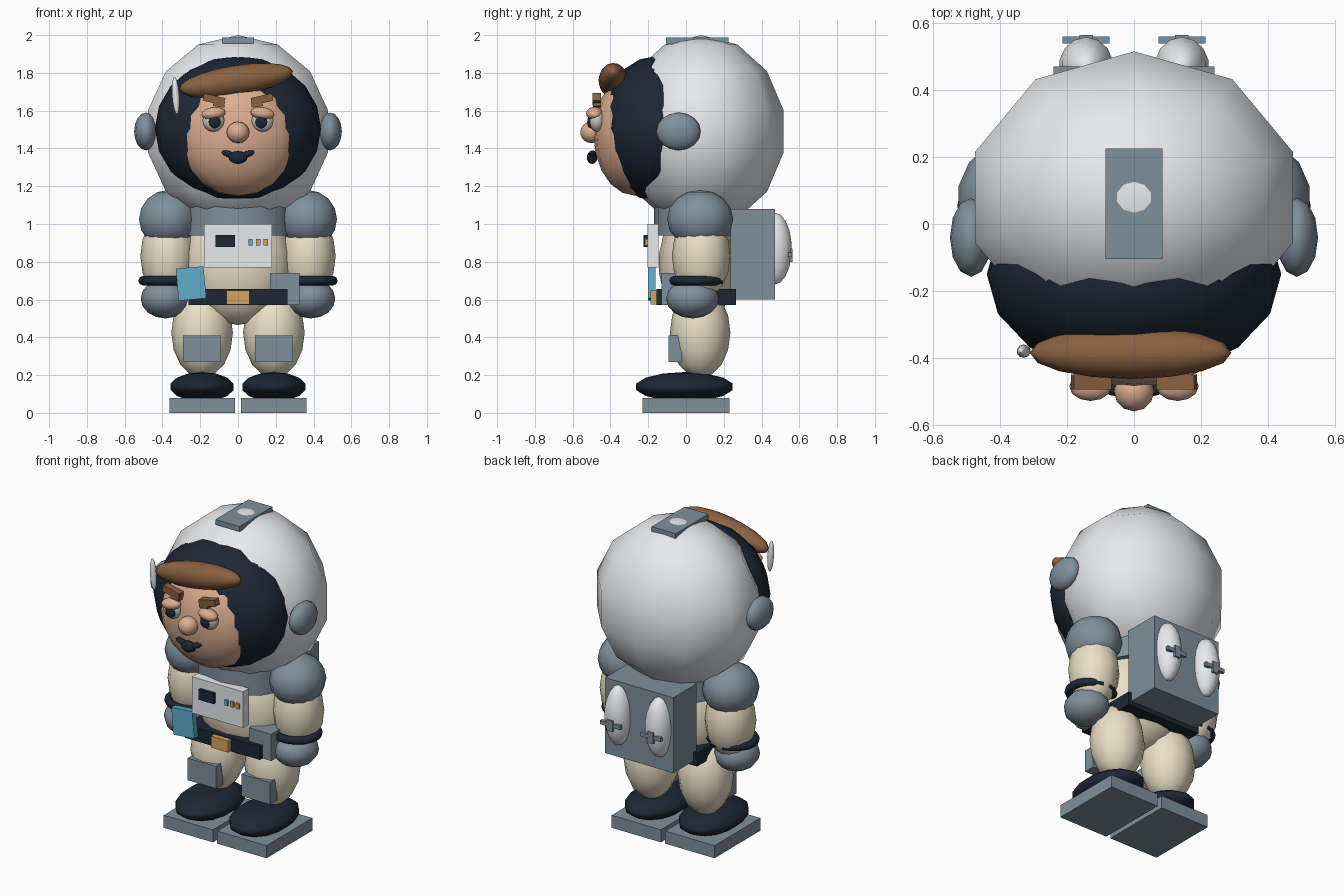
import bpy
from math import radians

if "Cube" in bpy.data.objects:
    bpy.data.objects.remove(bpy.data.objects["Cube"])

COLORS = {
    "white": (.80, .82, .84), "slate": (.21, .28, .33), "navy": (.012, .02, .035),
    "cream": (.82, .74, .56), "skin": (.72, .42, .28), "brown": (.25, .12, .05),
    "blue": (.12, .42, .60), "gold": (.65, .38, .12), "eye": (.62, .60, .52),
}
MATS = {}
for key, rgb in COLORS.items():
    MATS[key] = bpy.data.materials.new(key)
    MATS[key].diffuse_color = (*rgb, 1)


def finish(name, color, smooth, rot):
    o = bpy.context.object
    o.name = name
    o.rotation_euler = [radians(a) for a in rot]
    o.data.materials.append(MATS[color])
    for p in o.data.polygons:
        p.use_smooth = smooth
    return o


def ball(name, color, loc, rad, segs=12, rings=8, rot=(0, 0, 0)):
    bpy.ops.mesh.primitive_uv_sphere_add(segments=segs, ring_count=rings, radius=1, location=loc)
    bpy.context.object.scale = rad
    return finish(name, color, True, rot)


def box(name, color, x, y, z, rot=(0, 0, 0)):
    """Box given by its (min, max) range on each axis."""
    ranges = (x, y, z)
    bpy.ops.mesh.primitive_cube_add(size=1, location=[(a + b) / 2 for a, b in ranges])
    bpy.context.object.scale = [b - a for a, b in ranges]
    return finish(name, color, False, rot)


def ring(name, color, loc, major, minor, scale=(1, 1, 1)):
    bpy.ops.mesh.primitive_torus_add(major_radius=major, minor_radius=minor,
                                     major_segments=18, minor_segments=8, location=loc)
    bpy.context.object.scale = scale
    return finish(name, color, True, (0, 0, 0))


# Helmet, visor lining, top plate and neck ring
ball("helmet", "white", (0, .08, 1.49), (.513, .447, .51), 10, 7)
ball("visor_lining", "navy", (0, -.15, 1.505), (.44, .31, .385), 16, 10)
box("helmet_top_plate", "slate", (-.085, .085), (-.105, .225), (1.955, 1.988))
ring("neck_ring", "navy", (0, .08, 1.12), .24, .027)
ball("antenna", "white", (-.33, -.38, 1.68), (.02, .02, .1), 10, 8, (0, -4, 0))

# Face and hair
ball("face", "skin", (0, -.27, 1.475), (.325, .22, .325), 16, 10)
ball("hair", "brown", (-.01, -.385, 1.76), (.305, .078, .08), 16, 10, (0, -9, 0))
ball("nose", "skin", (0, -.5, 1.485), (.06, .06, .057))
ball("mouth", "navy", (0, -.497, 1.352), (.05, .028, .034))

# Torso, yoke and belt
ball("torso", "cream", (0, .06, .79), (.29, .205, .325), 14, 9)
bpy.ops.mesh.primitive_cylinder_add(vertices=14, radius=1, depth=1, location=(0, .06, 1.02))
bpy.context.object.scale = (.28, .23, .16)
yoke = finish("shoulder_yoke", "slate", True, (0, 0, 0))
bpy.ops.object.shade_smooth_by_angle(angle=radians(40))
box("belt", "navy", (-.263, .263), (-.155, .265), (.57, .655))
box("buckle", "gold", (-.06, .06), (-.187, -.15), (.575, .648))

# Chest panel with screen and buttons
box("chest_panel", "white", (-.18, .18), (-.205, -.145), (.77, 1.0))
box("panel_screen", "navy", (-.12, -.015), (-.224, -.2), (.877, .943))
for i, c in enumerate(("blue", "gold", "gold")):
    x = .067 + .04 * i
    box(f"panel_button_{i}", c, (x - .011, x + .011), (-.218, -.2), (.887, .92))

# Hip pouches
box("map_pouch", "blue", (-.322, -.175), (-.2, -.162), (.6, .77), (0, -5, 0))
box("hip_pouch", "slate", (.17, .325), (-.13, .01), (.57, .74))

# Backpack
box("backpack", "slate", (-.24, .24), (.235, .47), (.6, 1.08))

# Mirrored parts
for s, side in ((-1, "left"), (1, "right")):
    def n(part):
        return f"{side}_{part}"

    def span(a, b):
        return tuple(sorted((s * a, s * b)))

    ball(n("ear_pad"), "slate", (s * .487, -.04, 1.49), (.063, .118, .1))
    # Eye group
    ball(n("eyeball"), "eye", (s * .13, -.472, 1.548), (.058, .042, .06))
    ball(n("pupil"), "navy", (s * .123, -.505, 1.54), (.034, .018, .034), 10, 6)
    ball(n("eyelid"), "skin", (s * .13, -.485, 1.585), (.064, .044, .034), 12, 8, (0, s * 8, 0))
    box(n("brow"), "brown", span(.07, .185), (-.495, -.45), (1.64, 1.68), (0, s * -13, 0))
    box(n("brow_inner"), "brown", span(.07, .13), (-.493, -.45), (1.62, 1.66), (0, s * -8, 0))
    ball(n("mouth_corner"), "navy", (s * .05, -.495, 1.37), (.042, .02, .017), 10, 6, (0, s * -18, 0))
    # Arm
    ball(n("shoulder"), "slate", (s * .368, .075, 1.025), (.16, .175, .155), 14, 8)
    ball(n("arm"), "cream", (s * .37, .08, .83), (.147, .155, .23))
    ring(n("cuff"), "navy", (s * .37, .055, .7), .133, .025, (1, .92, 1))
    ball(n("glove"), "slate", (s * .385, .035, .605), (.13, .14, .105))
    # Leg and boot
    ball(n("leg"), "cream", (s * .19, .075, .425), (.163, .16, .24))
    box(n("knee_pad"), "slate", span(.09, .29), (-.093, -.02), (.27, .41))
    ball(n("boot"), "navy", (s * .19, -.008, .138), (.175, .262, .078), 14, 7)
    box(n("sole"), "slate", span(.015, .362), (-.23, .23), (0, .08))
    # Air tank with clip
    ball(n("tank"), "white", (s * .143, .47, .87), (.083, .09, .19), 14, 9)
    box(n("tank_clip"), "slate", (s * .143 - .02, s * .143 + .02), (.53, .565), (.8, .87))
    box(n("tank_bar"), "slate", (s * .143 - .07, s * .143 + .07), (.54, .56), (.825, .85))

for m in bpy.data.materials:
    if m.users and not m.is_grease_pencil:
        m.use_nodes = True
        m.node_tree.nodes["Principled BSDF"].inputs["Base Color"].default_value = m.diffuse_color
